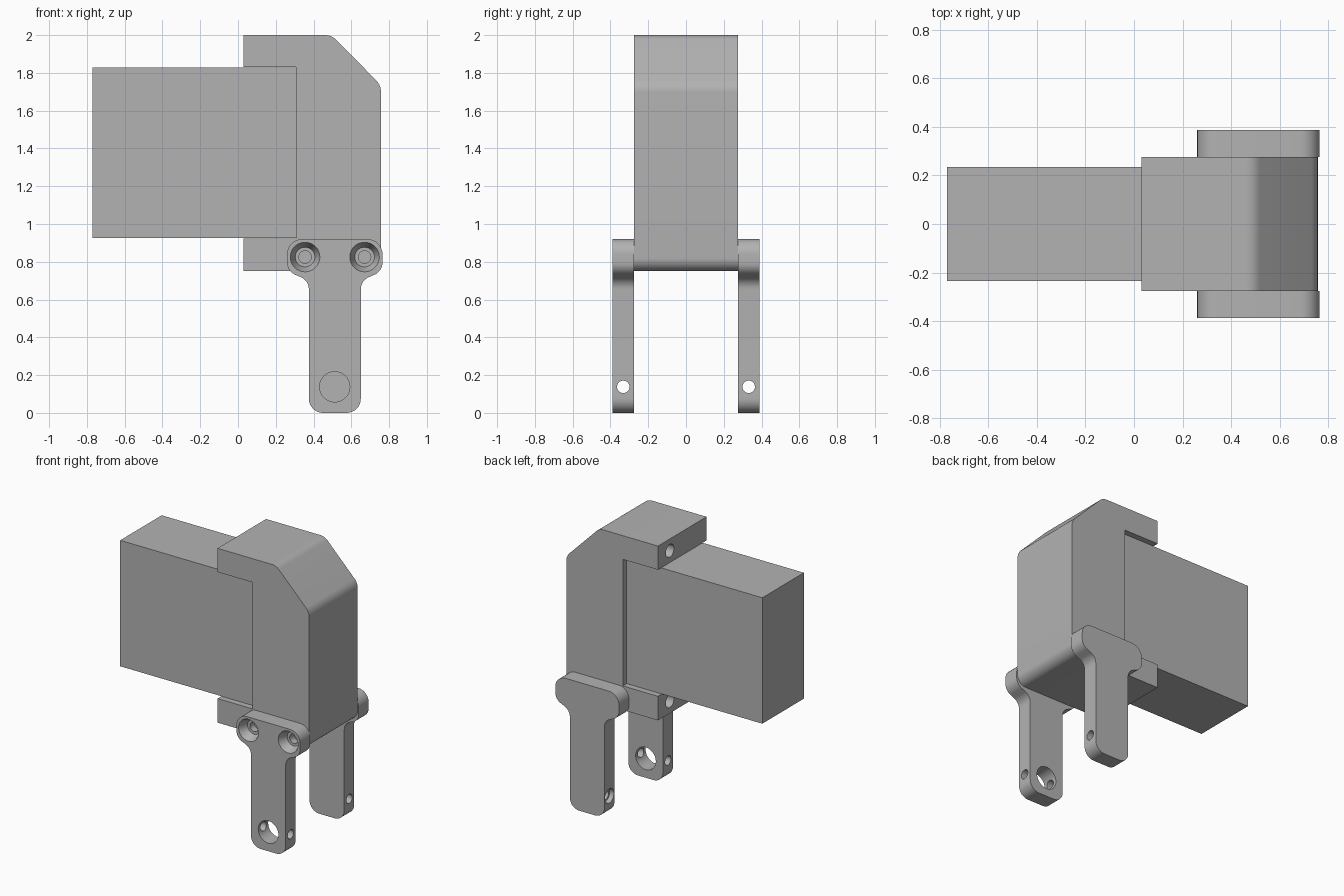
import bpy, bmesh, math
from mathutils import Vector, Matrix

if "Cube" in bpy.data.objects:
    bpy.data.objects.remove(bpy.data.objects["Cube"])

grey = bpy.data.materials.new("neutral grey")
grey.diffuse_color = (0.45, 0.45, 0.45, 1)
grey.use_nodes = True
grey.node_tree.nodes["Principled BSDF"].inputs["Base Color"].default_value = grey.diffuse_color


def make_object(name, bm):
    bmesh.ops.recalc_face_normals(bm, faces=bm.faces)
    mesh = bpy.data.meshes.new(name)
    bm.to_mesh(mesh)
    bm.free()
    mesh.materials.append(grey)
    obj = bpy.data.objects.new(name, mesh)
    bpy.context.collection.objects.link(obj)
    return obj


def rounded(corners, steps=8):
    """Outline from (x, z, radius) corners, with each radius filleted."""
    pts = []
    for i, (x, z, r) in enumerate(corners):
        p = Vector((x, z))
        if r == 0:
            pts.append(p)
            continue
        a = (Vector(corners[i - 1][:2]) - p).normalized()
        b = (Vector(corners[(i + 1) % len(corners)][:2]) - p).normalized()
        half = a.angle(b) / 2
        centre = p + (a + b).normalized() * (r / math.sin(half))
        s = p + a * (r / math.tan(half)) - centre
        e = p + b * (r / math.tan(half)) - centre
        turn = math.atan2(s.x * e.y - s.y * e.x, s.dot(e))
        for k in range(steps + 1):
            pts.append(centre + Matrix.Rotation(turn * k / steps, 2) @ s)
    return pts


def extrude_y(name, outline, y0, y1):
    bm = bmesh.new()
    face = bm.faces.new([bm.verts.new((p.x, y0, p.y)) for p in outline])
    new = bmesh.ops.extrude_face_region(bm, geom=[face])["geom"]
    bmesh.ops.translate(bm, vec=(0, y1 - y0, 0),
                        verts=[v for v in new if isinstance(v, bmesh.types.BMVert)])
    return make_object(name, bm)


def box(name, lo, hi):
    bm = bmesh.new()
    bmesh.ops.create_cube(bm, size=1)
    lo, hi = Vector(lo), Vector(hi)
    for v in bm.verts:
        v.co = (lo + hi) / 2 + v.co * (hi - lo)
    return make_object(name, bm)


def drill(start, end, r1, r2=None):
    """Round cutter running from start (radius r1) to end (radius r2)."""
    start, end = Vector(start), Vector(end)
    axis = end - start
    bm = bmesh.new()
    bmesh.ops.create_cone(bm, cap_ends=True, segments=40, radius1=r1,
                          radius2=r1 if r2 is None else r2, depth=axis.length)
    rot = axis.to_track_quat('Z', 'Y').to_matrix().to_4x4()
    bm.transform(Matrix.Translation((start + end) / 2) @ rot)
    return make_object("hole_cutter", bm)


def cut(obj, cutters):
    for c in cutters:
        mod = obj.modifiers.new("cut", 'BOOLEAN')
        mod.operation = 'DIFFERENCE'
        mod.solver = 'EXACT'
        mod.object = c
    graph = bpy.context.evaluated_depsgraph_get()
    mesh = bpy.data.meshes.new_from_object(obj.evaluated_get(graph))
    obj.modifiers.clear()
    obj.data = mesh
    for c in cutters:
        bpy.data.objects.remove(c)


def smooth(obj):
    bpy.ops.object.select_all(action='DESELECT')
    obj.select_set(True)
    bpy.context.view_layer.objects.active = obj
    bpy.ops.object.shade_smooth_by_angle(angle=math.radians(30))


W = 0.275            # half width of the housing
SCREWS_X = (0.355, 0.67)
SCREW_Z = 0.825

# Motor block held between the housing arms
box("motor_block", (-0.77, -0.235, 0.925), (0.32, 0.235, 1.828))

# C-shaped housing with sloped upper corner
housing = extrude_y("housing", rounded([
    (0.03, 0.75, 0), (0.757, 0.75, 0.07), (0.757, 1.735, 0.09), (0.495, 2.0, 0.08),
    (0.03, 2.0, 0), (0.03, 1.83, 0), (0.307, 1.83, 0), (0.307, 0.923, 0),
    (0.03, 0.923, 0)]), -W, W)
cutters = [
    box("cavity_cutter", (0.29, -0.235, 0.97), (0.71, 0.235, 1.68)),
    drill((0.51, -0.4, 1.48), (0.51, 0.4, 1.48), 0.138),
]
# Small through holes near the top, two of them countersunk at the back
for x, z in ((0.42, 1.925), (0.42, 1.768), (0.597, 1.768)):
    cutters.append(drill((x, -0.4, z), (x, 0.4, z), 0.032))
    if z < 1.9:
        cutters.append(drill((x, W - 0.07, z), (x, W + 0.01, z), 0.055, 0.078))
# Leg screw holes
for x in SCREWS_X:
    cutters.append(drill((x, -0.4, SCREW_Z), (x, 0.4, SCREW_Z), 0.033))
# Blind holes in the ends of both arms
for y in (-0.14, 0.14):
    for z in (1.915, 0.837):
        cutters.append(drill((0.0, y, z), (0.27, y, z), 0.046))
cut(housing, cutters)
smooth(housing)

# Legs: wide rounded head, slim stem, cross-drilled foot
outline = rounded([
    (0.375, 0.0, 0.075), (0.65, 0.0, 0.075), (0.65, 0.73, 0.075), (0.765, 0.73, 0.093),
    (0.765, 0.92, 0.093), (0.26, 0.92, 0.093), (0.26, 0.73, 0.093), (0.375, 0.73, 0.075)])
# keep the head fillets from overlapping the stem fillets
outline = rounded([
    (0.375, 0.0, 0.075), (0.65, 0.0, 0.075), (0.65, 0.70, 0.07), (0.765, 0.75, 0.07),
    (0.765, 0.92, 0.08), (0.26, 0.92, 0.08), (0.26, 0.75, 0.07), (0.375, 0.70, 0.07)])
for name, s in (("front_leg", -1), ("back_leg", 1)):
    leg = extrude_y(name, outline, s * W, s * 0.388)
    mid = s * 0.332
    cutters = [drill((0.512, s * 0.2, 0.138), (0.512, s * 0.5, 0.138), 0.08),
               drill((0.3, mid, 0.138), (0.8, mid, 0.138), 0.033),
               drill((0.365, mid, 0.138), (0.405, mid, 0.138), 0.053, 0.045),
               drill((0.62, mid, 0.138), (0.66, mid, 0.138), 0.045, 0.053)]
    for x in SCREWS_X:
        cutters.append(drill((x, s * 0.2, SCREW_Z), (x, s * 0.5, SCREW_Z), 0.033))
        cutters.append(drill((x, s * 0.325, SCREW_Z), (x, s * 0.392, SCREW_Z), 0.052, 0.08))
    cut(leg, cutters)
    smooth(leg)
